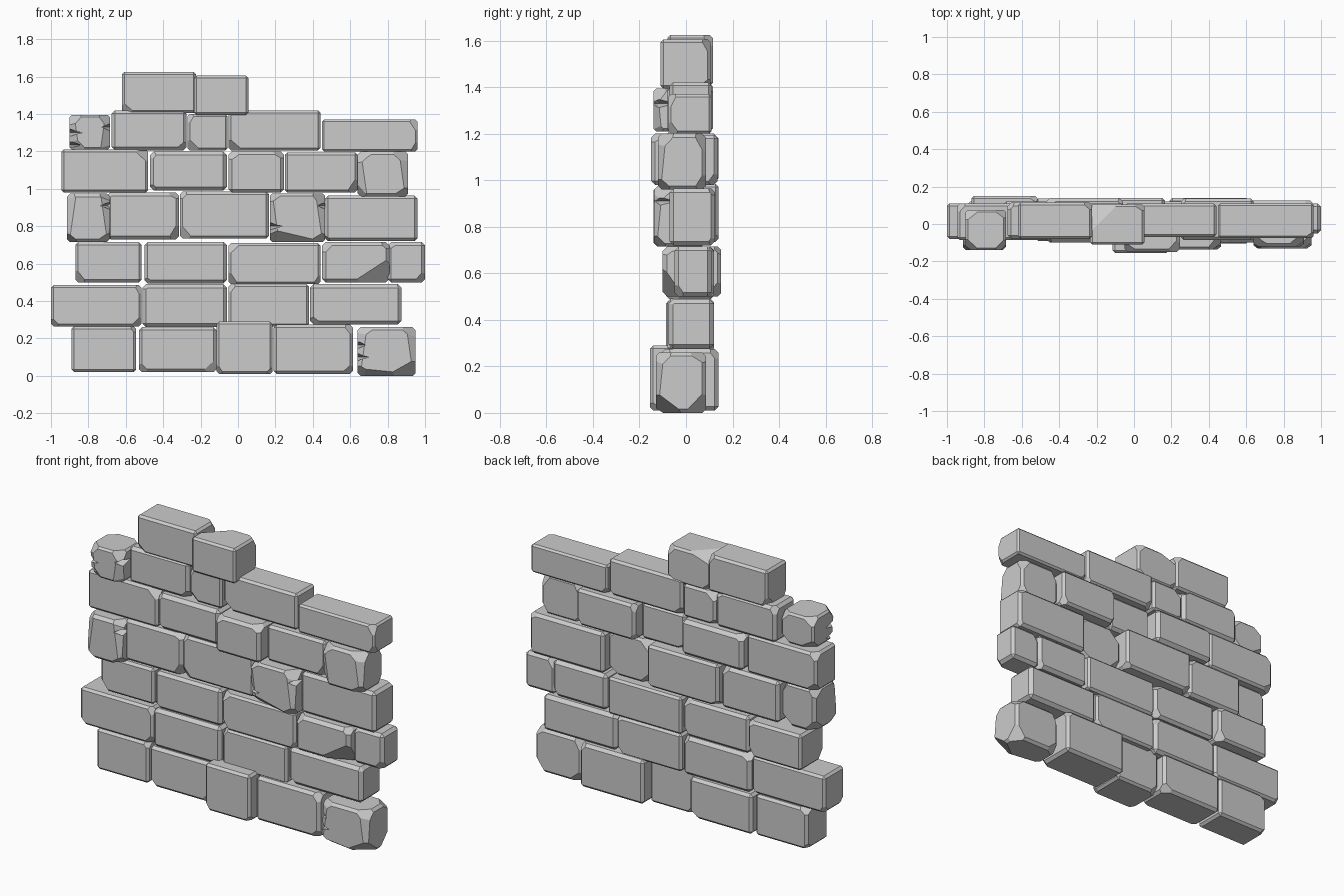
import bpy, bmesh, random
from mathutils import Vector, Matrix

if "Cube" in bpy.data.objects:
    bpy.data.objects.remove(bpy.data.objects["Cube"])

rng = random.Random(7)


def slice_off(bm, point, normal):
    # cut away everything beyond the plane and cap the hole
    bmesh.ops.bisect_plane(bm, geom=bm.verts[:] + bm.edges[:] + bm.faces[:],
                           plane_co=point, plane_no=normal, clear_outer=True)
    rim = [e for e in bm.edges if e.is_boundary]
    if rim:
        bmesh.ops.edgeloop_fill(bm, edges=rim)


def chip(bm, lo, hi, signs, size):
    # remove one corner; size = distance along each edge (large = long edge cut)
    corner = Vector(h if s > 0 else l for s, l, h in zip(signs, lo, hi))
    normal = Vector(s / d for s, d in zip(signs, size))
    slice_off(bm, corner - Vector((signs[0] * size[0], 0, 0)), normal.normalized())


def make_object(name, bm):
    bmesh.ops.recalc_face_normals(bm, faces=bm.faces[:])
    me = bpy.data.meshes.new(name)
    bm.to_mesh(me)
    bm.free()
    ob = bpy.data.objects.new(name, me)
    bpy.context.collection.objects.link(ob)
    return ob


def brick(name, lo, hi, chips=(), worn=False, cracks=()):
    lo, hi = Vector(lo), Vector(hi)
    bm = bmesh.new()
    bmesh.ops.create_cube(bm, size=1, matrix=Matrix.Translation((lo + hi) / 2)
                          @ Matrix.Diagonal((*(hi - lo), 1)))
    bmesh.ops.bevel(bm, geom=bm.edges[:], offset=rng.uniform(.011, .02),
                    segments=1, affect='EDGES')
    corners = [(a, b, c) for a in (-1, 1) for b in (-1, 1) for c in (-1, 1)]
    if worn:
        for c in corners:
            chip(bm, lo, hi, c, [rng.uniform(.05, .1) for _ in range(3)])
        for sx in (-1, 1):
            chip(bm, lo, hi, (sx, -1, rng.choice((-1, 1))), (.05, .035, .35))
    else:
        for c in rng.sample(corners, 3):
            chip(bm, lo, hi, c, [rng.uniform(.035, .08) for _ in range(3)])
    for signs, size in chips:
        chip(bm, lo, hi, signs, size)
    ob = make_object(name, bm)
    # wedge-shaped cracks running in from the upright front edges
    for i, (side, z, length) in enumerate(cracks):
        cb = bmesh.new()
        bmesh.ops.create_cone(cb, segments=4, radius1=1, radius2=0, depth=1, cap_ends=True)
        turn = Matrix.Rotation(-side * 1.5708, 4, 'Y')
        x = (hi if side > 0 else lo).x + side * .01
        span = length + .01
        cb.transform(Matrix.Translation((x - side * span / 2, lo.y + .02, z))
                     @ Matrix.Diagonal((span, .085, .022, 1)) @ turn)
        cutter = make_object(f"{name}_crack_cutter_{i}", cb)
        cutter.hide_render = True
        mod = ob.modifiers.new("crack", 'BOOLEAN')
        mod.object, mod.operation, mod.solver = cutter, 'DIFFERENCE', 'EXACT'
    if cracks:
        dg = bpy.context.evaluated_depsgraph_get()
        baked = bpy.data.meshes.new_from_object(ob.evaluated_get(dg))
        cutters = [m.object for m in ob.modifiers]
        ob.modifiers.clear()
        ob.data = baked
        for c in cutters:
            bpy.data.objects.remove(c)


def course(row, z0, z1, bricks):
    # each brick: x0, x1, y0, y1, z shift of bottom, z shift of top, options
    for i, (x0, x1, y0, y1, b, t, *opt) in enumerate(bricks):
        brick(f"brick_row{row}_{i + 1}", (x0, y0, z0 + b), (x1, y1, z1 + t),
              **(opt[0] if opt else {}))


# bottom course
course(1, .01, .265, [
    (-.89, -.545, -.08, .12, .01, 0),
    (-.53, -.115, -.09, .135, .01, -.005, dict(chips=[((-1, -1, -1), (.06, .05, .06))])),
    (-.115, .185, -.155, .08, 0, .025),
    (.19, .615, -.105, .14, 0, .01),
    (.64, .95, -.13, .085, -.01, -.005, dict(
        worn=True, cracks=[(-1, .165, .06), (-1, .1, .08), (1, .19, .03)],
        chips=[((1, -1, -1), (.16, .12, .09)), ((-1, -1, -1), (.4, .06, .04))]))])

# second course
course(2, .265, .49, [
    (-1, -.515, -.08, .11, 0, -.005, dict(chips=[((-1, -1, -1), (.05, .05, .05)),
                                               ((1, -1, -1), (.06, .05, .06))])),
    (-.51, -.06, -.085, .12, -.005, 0),
    (-.05, .38, -.08, .12, 0, 0),
    (.385, .875, -.075, .12, .01, 0)])

# third course
course(3, .5, .715, [
    (-.87, -.515, -.07, .15, 0, 0),
    (-.5, -.06, -.08, .12, -.005, 0),
    (-.05, .44, -.085, .12, -.01, -.005),
    (.45, .81, -.1, .12, 0, 0, dict(chips=[((1, -1, -1), (.2, .09, .13))])),
    (.8, 1, -.05, .11, 0, 0)])

# fourth course
course(4, .725, .975, [
    (-.915, -.685, -.14, .08, -.01, 0, dict(
        worn=True, cracks=[(1, .91, .07), (-1, .9, .05)])),
    (-.7, -.315, -.085, .12, .005, .005, dict(chips=[((1, -1, -1), (.06, .06, .1))])),
    (-.31, .165, -.09, .14, .01, .01, dict(chips=[((-1, -1, 1), (.05, .05, .05))])),
    (.17, .465, -.135, .08, -.01, 0, dict(
        worn=True, cracks=[(-1, .8, .09), (1, .91, .05)],
        chips=[((-1, -1, -1), (.3, .08, .07))])),
    (.465, .96, -.07, .125, -.005, -.01)])

# fifth course
course(5, .985, 1.2, [
    (-.945, -.48, -.085, .11, -.005, .01),
    (-.47, -.06, -.1, .14, .005, 0, dict(chips=[((-1, -1, -1), (.05, .05, .05))])),
    (-.05, .245, -.15, .08, -.005, 0),
    (.25, .64, -.085, .135, -.005, -.005, dict(chips=[((1, -1, -1), (.06, .06, .09))])),
    (.64, .91, -.12, .085, -.025, 0, dict(
        worn=True, cracks=[(1, 1.04, .05), (1, 1.02, .06)],
        chips=[((-1, -1, 1), (.08, .07, .08))]))])

# sixth course
course(6, 1.205, 1.42, [
    (-.9, -.685, -.14, .075, .005, -.025, dict(
        worn=True, cracks=[(-1, 1.3, .09), (-1, 1.235, .07), (1, 1.33, .06)])),
    (-.675, -.275, -.08, .115, 0, 0),
    (-.27, -.055, -.08, .11, 0, -.02, dict(chips=[((-1, -1, -1), (.07, .05, .07))])),
    (-.05, .44, -.07, .11, 0, 0, dict(chips=[((-1, -1, -1), (.05, .05, .06))])),
    (.45, .96, -.075, .11, -.005, -.05)])

# broken top course
course(7, 1.4, 1.61, [
    (-.62, -.225, -.08, .115, .005, .015),
    (-.235, .055, -.11, .105, -.005, -.005, dict(chips=[((-1, 1, 1), (.15, .15, .05))]))])
